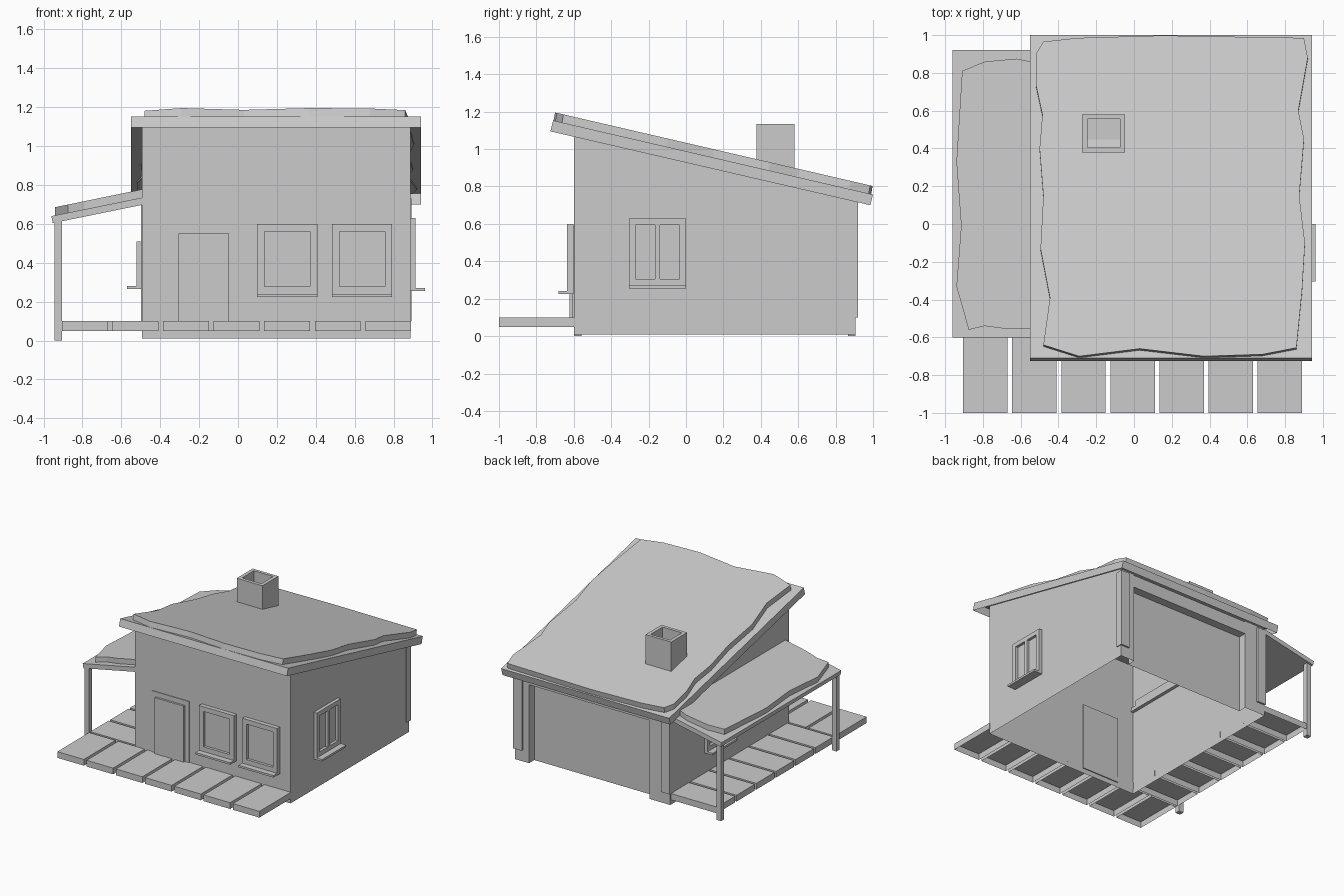
import bpy, bmesh

if "Cube" in bpy.data.objects:
    bpy.data.objects.remove(bpy.data.objects["Cube"])


def finish(name, bm):
    bmesh.ops.recalc_face_normals(bm, faces=bm.faces)
    me = bpy.data.meshes.new(name)
    bm.to_mesh(me)
    bm.free()
    ob = bpy.data.objects.new(name, me)
    bpy.context.collection.objects.link(ob)
    return ob


def ring_solid(bm, low, high, bottom=True, top=True, skip=()):
    # join two matching vertex rings with side walls
    a = [bm.verts.new(p) for p in low]
    b = [bm.verts.new(p) for p in high]
    n = len(a)
    for i in range(n):
        if i not in skip:
            j = (i + 1) % n
            bm.faces.new((a[i], a[j], b[j], b[i]))
    if bottom:
        bm.faces.new(a[::-1])
    if top:
        bm.faces.new(b)


def boxes(name, parts, bottom=True):
    bm = bmesh.new()
    for x, y, z in parts:
        pts = [(x[0], y[0]), (x[1], y[0]), (x[1], y[1]), (x[0], y[1])]
        ring_solid(bm, [(*p, z[0]) for p in pts], [(*p, z[1]) for p in pts], bottom)
    return finish(name, bm)


def solid(name, low, high, **kw):
    bm = bmesh.new()
    ring_solid(bm, low, high, **kw)
    return finish(name, bm)


SLOPE = -0.2316


def roof_top(y):
    return 1.153 + SLOPE * (y + 0.71)


def porch_top(x):
    return 0.64 + 0.205 * (x + 0.96)


# walls: open shell with a recessed back panel
plan = [(-.495, -.6), (.886, -.6), (.886, .907), (.76, .907),
        (.76, .84), (-.31, .84), (-.31, .907), (-.495, .907)]
solid("walls", [(x, y, .01) for x, y in plan],
      [(x, y, roof_top(y) - .03) for x, y in plan], bottom=False, top=False)
boxes("back_beam", [((-.315, .765), (.84, .907), (.64, .74))])
boxes("back_corner_trim", [((.815, .893), (.865, .92), (.1, .73)),
                           ((-.498, -.42), (.865, .92), (.1, .73))])

# main roof slab, open underneath
prof = [(-.725, 1.095), (-.71, 1.153), (1.0, .757), (.985, .70)]
solid("main_roof", [(-.55, y, z) for y, z in prof],
      [(.942, y, z) for y, z in prof], skip=(3,))

# irregular covering on the main roof
cover = [(-.48, -.64), (-.29, -.70), (.03, -.66), (.37, -.70), (.68, -.69), (.86, -.655),
         (.89, -.35), (.905, -.1), (.875, .15), (.9, .45), (.87, .6), (.92, .88),
         (.90, .985), (.15, .998), (-.3, .985), (-.48, .965), (-.52, .9), (-.52, .74),
         (-.485, .58), (-.5, .4), (-.48, .15), (-.495, -.13), (-.445, -.39)]
solid("main_roof_cover", [(x, y - .01, roof_top(y - .01) - .01) for x, y in cover],
      [(x, y, roof_top(y) + .045) for x, y in cover])

# side porch roof and its covering
prof = [(-.953, .604), (-.96, .64), (-.48, .738), (-.473, .702)]
solid("porch_roof", [(x, -.6, z) for x, z in prof], [(x, .92, z) for x, z in prof])
cover = [(-.48, -.555), (-.48, .85), (-.55, .86), (-.62, .875), (-.79, .86), (-.91, .81),
         (-.94, .33), (-.915, -.01), (-.94, -.33), (-.875, -.56), (-.79, -.54), (-.68, -.555)]
solid("porch_roof_cover", [(x, y, porch_top(x) - .01) for x, y in cover],
      [(x, y, porch_top(x) + .042) for x, y in cover])

# porch posts
for label, y in (("front", -.6), ("back", .865)):
    boxes(label + "_porch_post", [((-.945, -.905), (y, y + .04), (0, .63))])

# paving slabs along the front and the left side, hollow below
boxes("front_paving", [((x, x + .235), (-1, -.598), (.05, .1))
                       for x in (-.905 + .26 * i for i in range(7))], bottom=False)
boxes("side_paving", [((-.905, -.493), (y, y + .23), (.05, .1))
                      for y in (-.58 + .25 * i for i in range(6))], bottom=False)

# chimney with open flue
outer = [(-.275, .378), (-.047, .378), (-.047, .58), (-.275, .58)]
inner = [(-.247, .405), (-.075, .405), (-.075, .555), (-.247, .555)]
bm = bmesh.new()
rings = [[bm.verts.new((x, y, z)) for x, y in pts]
         for pts, z in ((outer, .86), (outer, 1.135), (inner, 1.135), (inner, .93))]
for a, b in zip(rings, rings[1:]):
    for i in range(4):
        j = (i + 1) % 4
        bm.faces.new((a[i], a[j], b[j], b[i]))
bm.faces.new(rings[-1])
finish("chimney", bm)


def window(name, side, u, v, panes, border):
    # bars in wall coordinates: u along the wall, v up, d outwards
    u0, u1 = u
    v0, v1 = v
    d = (.001, .028)
    bars = [((u0, u1), (v0, v0 + border), d), ((u0, u1), (v1 - border, v1), d),
            ((u0, u0 + border), (v0 + border, v1 - border), d),
            ((u1 - border, u1), (v0 + border, v1 - border), d)]
    if panes == 2:
        m = (u0 + u1) / 2
        bars.append(((m - .013, m + .013), (v0 + border, v1 - border), d))
    bars.append(((u0 + .01, u1 - .01), (v0 + .01, v1 - .01), (.001, .006)))   # glass
    bars.append(((u0, u1), (v0 - .016, v0), (.001, .075)))                    # sill
    out = []
    for bu, bv, bd in bars:
        if side == "front":
            out.append((bu, (-.6 - bd[1] - .007, -.6 - bd[0]), bv))
        elif side == "right":
            out.append(((.886 + bd[0], .886 + bd[1]), bu, bv))
        else:
            out.append(((-.495 - bd[1], -.495 - bd[0]), bu, bv))
    boxes(name, out)


window("front_window_a", "front", (.098, .408), (.24, .60), 1, .038)
window("front_window_b", "front", (.483, .793), (.24, .60), 1, .038)
window("right_window", "right", (-.305, 0), (.27, .63), 2, .035)
window("left_window", "left", (.16, .475), (.28, .51), 2, .035)

# front door with its thin surround
boxes("front_door", [((-.307, -.047), (-.622, -.601), (.05, .55))])
boxes("door_surround", [((-.345, -.01), (-.606, -.592), (.05, .59))])
